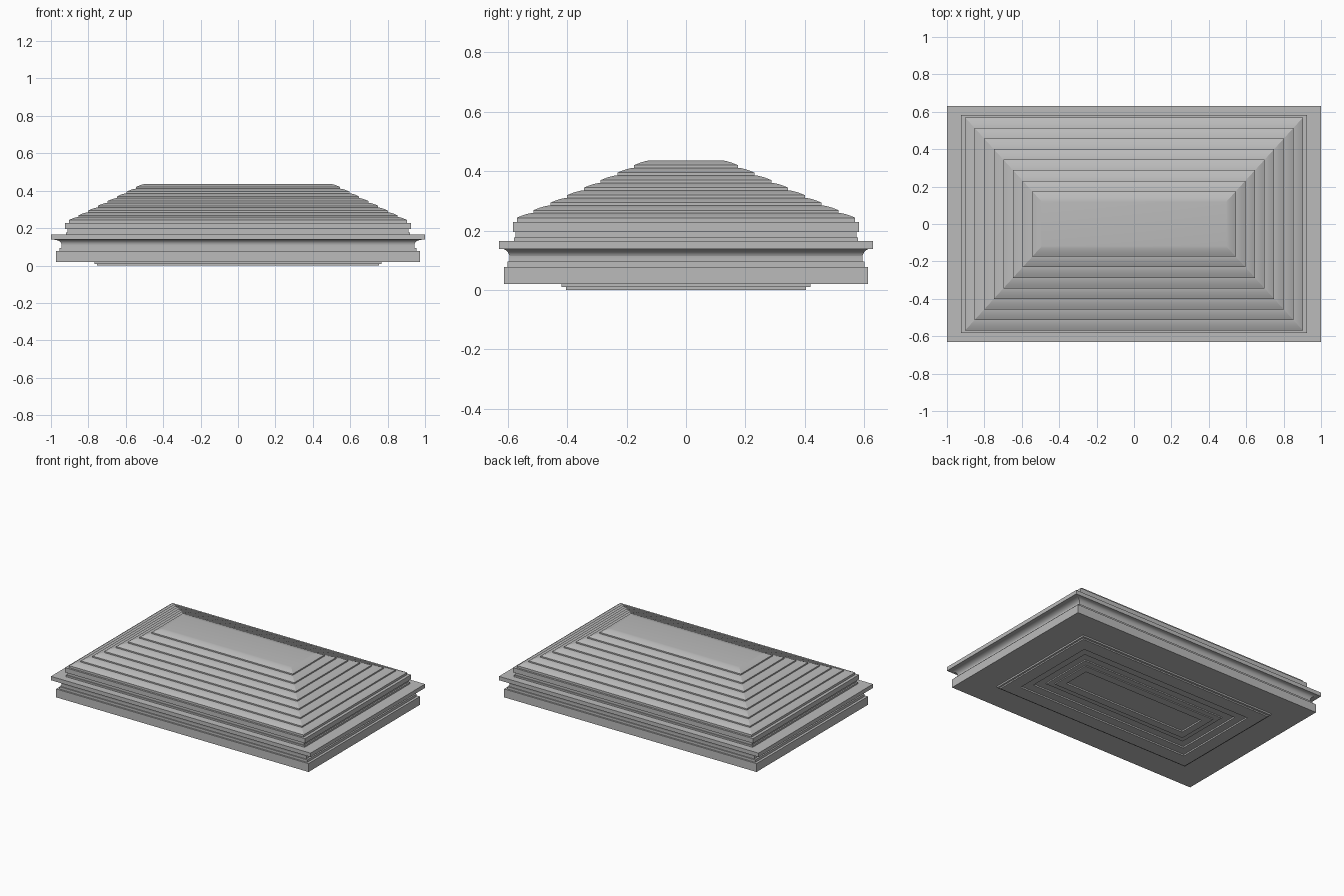
import bpy
import bmesh
import math

cube = bpy.data.objects.get("Cube")
if cube:
    bpy.data.objects.remove(cube, do_unlink=True)

stone = bpy.data.materials.new("grey_stone")
stone.use_nodes = True
COLOR = (0.5, 0.5, 0.5, 1)
stone.diffuse_color = COLOR
stone.node_tree.nodes["Principled BSDF"].inputs["Base Color"].default_value = COLOR


def half_x(hy):
    """Half length of a ring from its half depth."""
    return hy * 1.0 + 0.334 + (0.57 - hy) * 0.09 if hy < 0.57 else hy + 0.334 + (hy - 0.57) * 0.6


def loft(name, profile, cap_bottom=False, cap_top=False):
    """Sweep a (half depth, height) profile around the rectangular plan."""
    bm = bmesh.new()
    rings = []
    for hy, z in profile:
        hx = half_x(hy)
        rings.append([bm.verts.new((sx * hx, sy * hy, z))
                      for sx, sy in ((-1, -1), (1, -1), (1, 1), (-1, 1))])
    for a, b in zip(rings, rings[1:]):
        for i in range(4):
            j = (i + 1) % 4
            bm.faces.new((a[i], a[j], b[j], b[i]))
    if cap_bottom:
        bm.faces.new(rings[0][::-1])
    if cap_top:
        bm.faces.new(rings[-1])
    bm.normal_update()
    # Mitred corners and moulding arrises stay sharp, curves stay smooth
    hips = {frozenset((a[i], b[i])) for a, b in zip(rings, rings[1:]) for i in range(4)}
    for face in bm.faces:
        face.smooth = True
    for edge in bm.edges:
        hip = frozenset(edge.verts) in hips
        edge.smooth = not hip and edge.calc_face_angle(0) < math.radians(15)
    mesh = bpy.data.meshes.new(name)
    bm.to_mesh(mesh)
    bm.free()
    mesh.materials.append(stone)
    obj = bpy.data.objects.new(name, mesh)
    bpy.context.collection.objects.link(obj)
    return obj


# Shallow stepped panels under the base
loft("underside_panels", [
    (0.095, 0.015), (0.095, 0.005), (0.15, 0.005), (0.15, 0.012), (0.19, 0.012),
    (0.19, 0.02), (0.25, 0.02), (0.25, 0.01), (0.31, 0.01), (0.31, 0),
    (0.405, 0), (0.405, 0.009), (0.42, 0.009), (0.42, 0.02), (0.613, 0.02),
], cap_bottom=True)

# Plinth with a small fillet on top
loft("base_slab", [(0.613, 0.02), (0.613, 0.078), (0.602, 0.078),
                   (0.602, 0.095), (0.594, 0.095)])

# Hollow cove flaring out beneath the cornice
cove = [(0.594, 0.095), (0.594, 0.108)]
for k in range(1, 9):
    a = k / 8 * math.pi / 2
    cove.append((0.62 - 0.026 * math.cos(a), 0.108 + 0.03 * math.sin(a)))
loft("cove_neck", cove + [(0.63, 0.138)])

# Projecting cornice
loft("cornice", [(0.63, 0.138), (0.63, 0.165), (0.58, 0.165)])

# Frieze with a recessed band
loft("frieze", [(0.58, 0.165), (0.58, 0.176), (0.574, 0.176), (0.574, 0.195),
                (0.583, 0.195), (0.583, 0.228), (0.57, 0.228)])

# Roof of eight rounded steps
STEPS, RUN, RISE, RISER = 8, 0.0565, 0.0253, 0.009
roof = [(0.57, 0.228)]
for s in range(STEPS):
    hy, z = 0.57 - s * RUN, 0.243 + s * RISE - RISER
    roof.append((hy, z + RISER))
    for k in range(1, 6):
        t = k / 5
        roof.append((hy - RUN * t,
                     z + RISER + (RISE - RISER) * (1 - (1 - t) ** 1.6)))
loft("stepped_roof", roof, cap_top=True)
